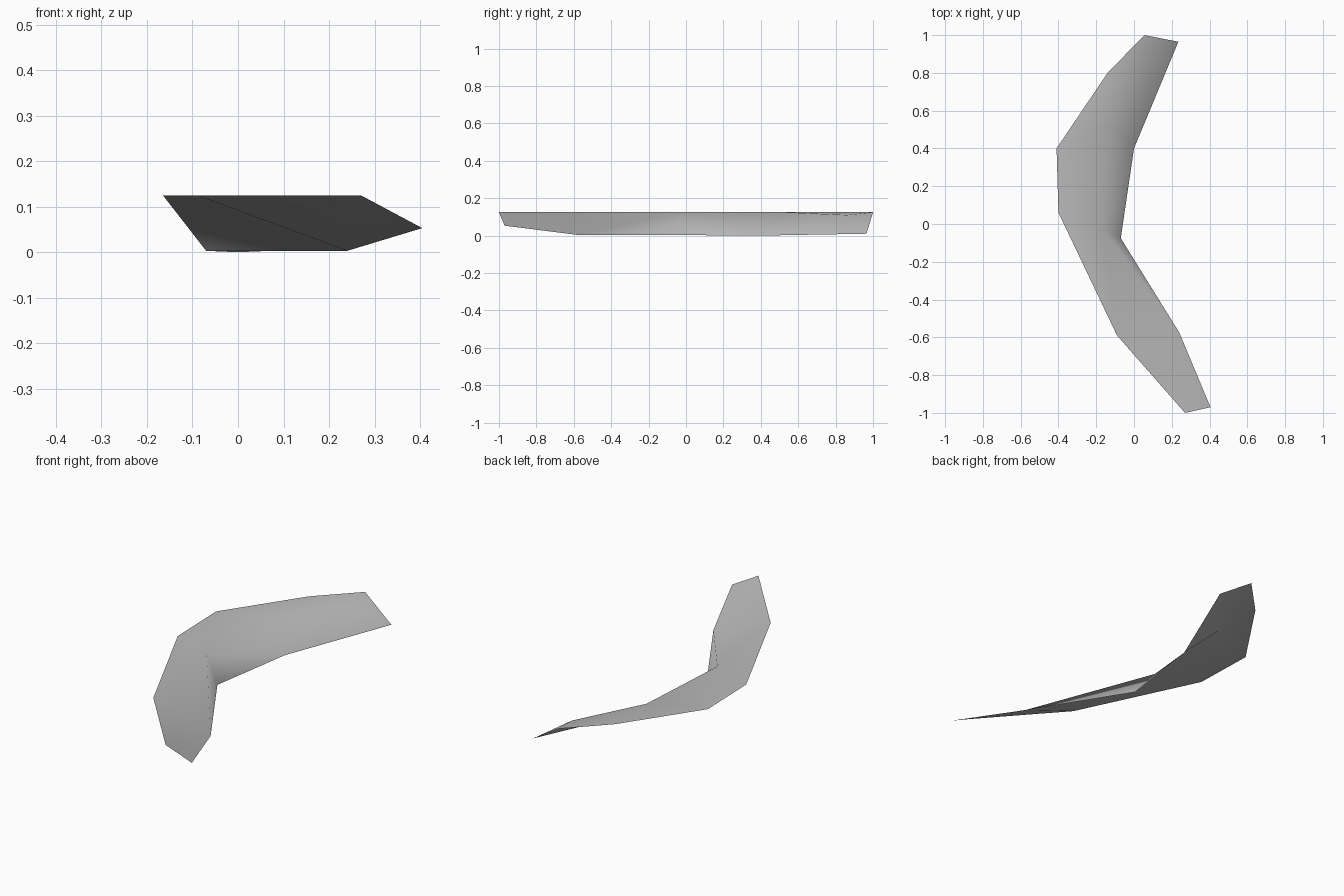
import bpy
import bmesh

cube = bpy.data.objects.get("Cube")
if cube:
    bpy.data.objects.remove(cube, do_unlink=True)

# Plain grey surface
grey = bpy.data.materials.new("plain_grey")
grey.use_nodes = True
colour = (0.5, 0.5, 0.5, 1)
grey.diffuse_color = colour
grey.node_tree.nodes["Principled BSDF"].inputs["Base Color"].default_value = colour

TOP = 0.125
bm = bmesh.new()


def row(points):
    return [bm.verts.new(p) for p in points]


# Outer rim, level all along
outer = row([(x, y, TOP) for x, y in (
    (0.27, -1.0), (-0.09, -0.59), (-0.40, 0.06),
    (-0.41, 0.40), (-0.14, 0.80), (0.055, 1.0))])

# Crest where the level shelf turns down
crest = row([(-0.165, -0.03, TOP), (-0.13, 0.52, TOP), (0.075, 0.86, 0.11)])

# Inner rim, at the foot of the slope
inner = row([(0.405, -0.97, 0.053), (0.24, -0.575, 0.003),
             (-0.07, -0.075, 0.003), (0.0, 0.40, 0), (0.235, 0.965, 0.01)])


def face(*verts):
    bm.faces.new(verts)


# Front arm: one broad slope closing on the crest
face(outer[0], inner[0], inner[1], outer[1])
face(outer[1], inner[1], crest[0])
face(outer[1], crest[0], outer[2])
face(crest[0], inner[1], inner[2])

# Bend and back arm: shelf and slope side by side
for i in range(2):
    face(outer[i + 2], crest[i], crest[i + 1], outer[i + 3])
    face(crest[i], inner[i + 2], inner[i + 3], crest[i + 1])

# Back tip
face(outer[4], crest[2], outer[5])
face(crest[2], inner[4], outer[5])

bmesh.ops.triangulate(bm, faces=bm.faces[:])
mesh = bpy.data.meshes.new("curved_sheet")
bm.to_mesh(mesh)
bm.free()
mesh.materials.append(grey)
mesh.shade_smooth()
sheet = bpy.data.objects.new("curved_sheet", mesh)
bpy.context.collection.objects.link(sheet)
